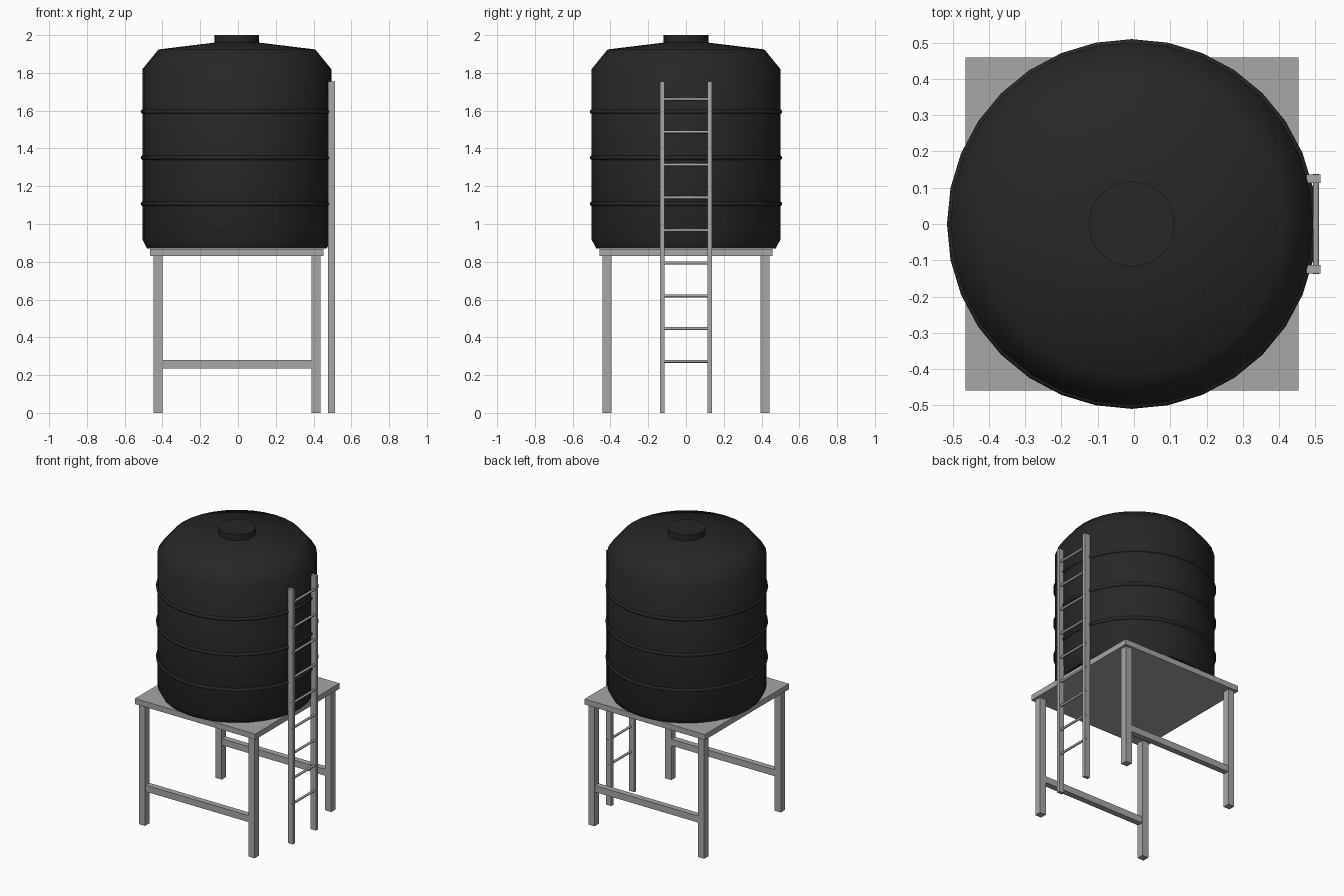
import bpy
import bmesh
import math

cube = bpy.data.objects.get("Cube")
if cube:
    bpy.data.objects.remove(cube, do_unlink=True)

CX = -0.006  # tank and stand centre; the ladder makes up the rest of the width


def material(name, rgb):
    mat = bpy.data.materials.new(name)
    mat.use_nodes = True
    color = (*rgb, 1)
    mat.diffuse_color = color
    mat.node_tree.nodes["Principled BSDF"].inputs["Base Color"].default_value = color
    return mat


BLACK = material("black plastic", (0.02, 0.02, 0.02))
GREY = material("grey steel", (0.38, 0.385, 0.39))


def finish(obj, name, mat, smooth=None):
    obj.name = obj.data.name = name
    obj.data.materials.append(mat)
    if smooth:
        bpy.ops.object.shade_smooth_by_angle(angle=math.radians(smooth))
    return obj


def box(name, center, size, mat=GREY):
    bpy.ops.mesh.primitive_cube_add(size=1, location=center)
    obj = bpy.context.object
    obj.scale = size
    bpy.ops.object.transform_apply(location=False, rotation=False, scale=True)
    return finish(obj, name, mat)


def lathe(name, profile, mat, sides=32, smooth=55):
    """Spin a (radius, height) profile about the tank axis."""
    bm = bmesh.new()
    verts = [bm.verts.new((r, 0, z)) for r, z in profile]
    edges = [bm.edges.new(pair) for pair in zip(verts, verts[1:])]
    bmesh.ops.spin(bm, geom=verts + edges, axis=(0, 0, 1), cent=(0, 0, 0),
                   angle=math.tau, steps=sides)
    bmesh.ops.remove_doubles(bm, verts=bm.verts, dist=1e-4)
    bmesh.ops.recalc_face_normals(bm, faces=bm.faces)
    mesh = bpy.data.meshes.new(name)
    bm.to_mesh(mesh)
    bm.free()
    obj = bpy.data.objects.new(name, mesh)
    obj.location.x = CX
    bpy.context.collection.objects.link(obj)
    bpy.ops.object.select_all(action="DESELECT")
    obj.select_set(True)
    bpy.context.view_layer.objects.active = obj
    return finish(obj, name, mat, smooth)


# Tank body with chamfered foot, sloped shoulder and shallow cone roof
lathe("tank_body", [(0, 0.87), (0.475, 0.87), (0.5, 0.918), (0.5, 1.82),
                    (0.415, 1.924), (0.12, 1.96), (0, 1.965)], BLACK)
lathe("tank_lid", [(0, 1.94), (0.118, 1.94), (0.118, 2.0), (0, 2.0)], BLACK)

# Raised bands round the tank
for i, z in enumerate((1.107, 1.351, 1.595)):
    bpy.ops.mesh.primitive_torus_add(location=(CX, 0, z), major_radius=0.497,
                                     minor_radius=0.0125,
                                     major_segments=32, minor_segments=8)
    finish(bpy.context.object, f"tank_band_{i + 1}", BLACK, 55)

# Stand: platform, four legs, front and back braces
box("platform", (CX, 0, 0.849), (0.918, 0.918, 0.038))
for y, depth in ((-0.418, "front"), (0.418, "back")):
    for x, side in ((-0.418, "right"), (0.418, "left")):
        box(f"{depth}_{side}_leg", (CX + x, y, 0.416), (0.047, 0.047, 0.832))
    box(f"{depth}_brace", (CX, y, 0.258), (0.88, 0.04, 0.045))

# Ladder on the left side
for y, end in ((-0.125, "front"), (0.125, "back")):
    box(f"ladder_{end}_rail", (0.495, y, 0.877), (0.039, 0.023, 1.754))
for i in range(9):
    bpy.ops.mesh.primitive_cylinder_add(
        vertices=8, radius=0.008, depth=0.276,
        location=(0.502, 0, 0.273 + i * 0.1735), rotation=(math.pi / 2, 0, 0))
    finish(bpy.context.object, f"ladder_rung_{i + 1}", GREY, 50)
